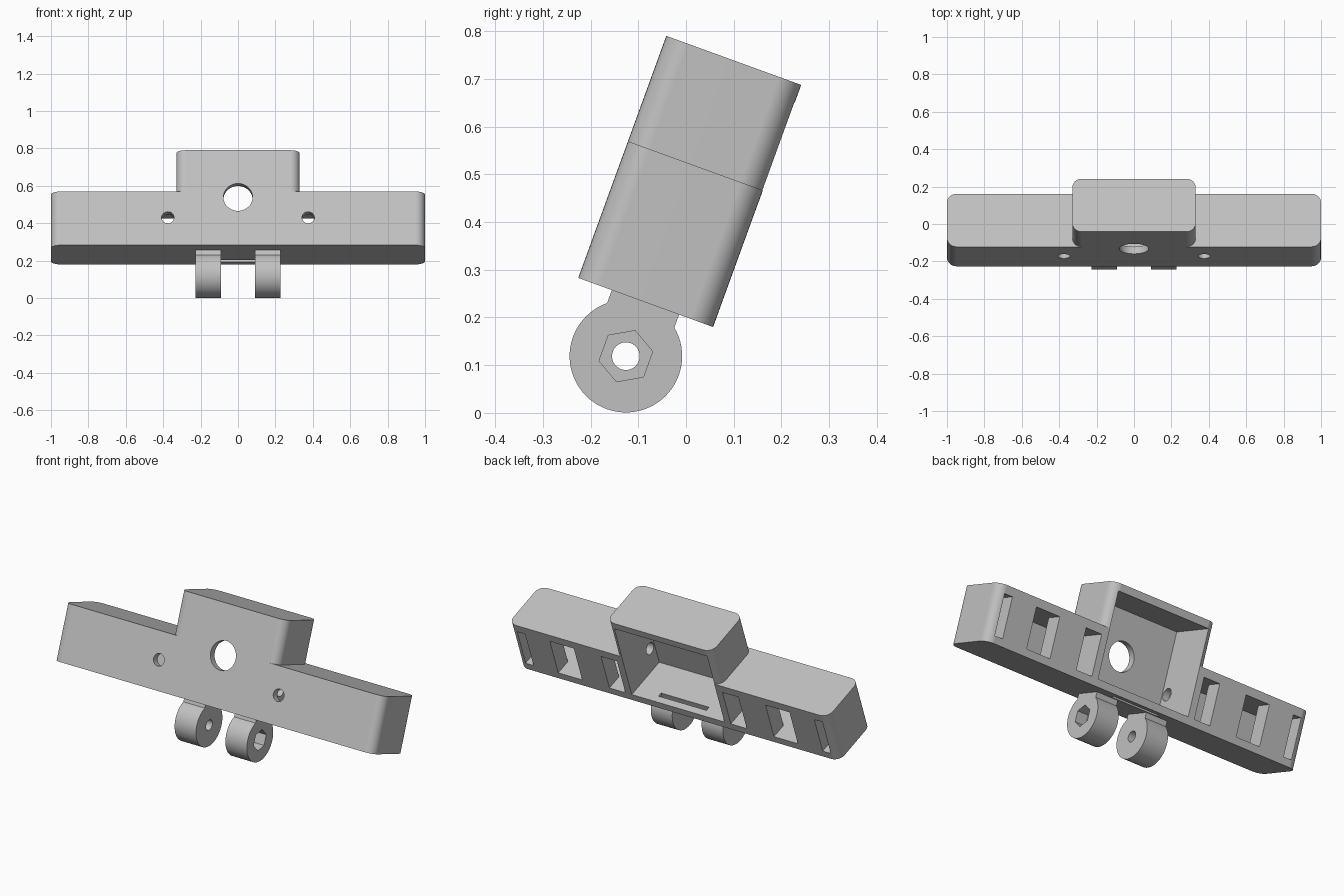
import bpy, bmesh
from math import radians, cos, sin, pi
from mathutils import Matrix, Vector

if "Cube" in bpy.data.objects:
    bpy.data.objects.remove(bpy.data.objects["Cube"])

grey = bpy.data.materials.new("light_grey")
grey.use_nodes = True
grey.diffuse_color = (0.53, 0.53, 0.53, 1)
grey.node_tree.nodes["Principled BSDF"].inputs["Base Color"].default_value = (0.53, 0.53, 0.53, 1)

# The housing is modelled upright, then leaned back by this transform
LEAN = Matrix.Translation((0, -0.226, 0.283)) @ Matrix.Rotation(radians(-20), 4, 'X')
DEPTH, BAR_H, BLOCK_H, BLOCK_X = 0.301, 0.305, 0.54, 0.33
WALL = 0.04
HOOK_Y, HOOK_Z = 0.15, -0.12


def prism(name, outline, start, height, axis='Z'):
    """Extrude a closed outline along Z, or along X with the outline in YZ."""
    if axis == 'Z':
        points, step = [(a, b, start) for a, b in outline], Vector((0, 0, height))
    else:
        points, step = [(start, a, b) for a, b in outline], Vector((height, 0, 0))
    bm = bmesh.new()
    face = bm.faces.new([bm.verts.new(p) for p in points])
    top = bmesh.ops.extrude_face_region(bm, geom=[face])["geom"]
    bmesh.ops.translate(bm, vec=step, verts=[g for g in top if isinstance(g, bmesh.types.BMVert)])
    bmesh.ops.recalc_face_normals(bm, faces=bm.faces)
    mesh = bpy.data.meshes.new(name)
    bm.to_mesh(mesh)
    bm.free()
    mesh.materials.append(grey)
    obj = bpy.data.objects.new(name, mesh)
    bpy.context.collection.objects.link(obj)
    return obj


def rect(a0, a1, b0, b1):
    return [(a0, b0), (a1, b0), (a1, b1), (a0, b1)]


def circle(a, b, radius, sides=48, turn=0.0):
    angles = [turn + 2 * pi * i / sides for i in range(sides)]
    return [(a + radius * cos(t), b + radius * sin(t)) for t in angles]


def rounded(half, radius=0.05, steps=8):
    """Rectangle in plan with four rounded corners."""
    corners = [(half, DEPTH), (-half, DEPTH), (-half, 0), (half, 0)]
    points = []
    for k, (x, y) in enumerate(corners):
        cx = x - radius if x > 0 else x + radius
        cy = y - radius if y > 0 else y + radius
        for i in range(steps + 1):
            t = pi / 2 * (k + i / steps)
            points.append((cx + radius * cos(t), cy + radius * sin(t)))
    return points


def combine(target, tool, operation='DIFFERENCE'):
    mod = target.modifiers.new(operation.lower(), 'BOOLEAN')
    mod.operation, mod.solver, mod.object = operation, 'EXACT', tool
    bpy.context.view_layer.objects.active = target
    bpy.ops.object.modifier_apply(modifier=mod.name)
    bpy.data.objects.remove(tool)


def bore(target, x, z, radius):
    """Round hole through the front wall."""
    hole = prism("bore", circle(x, -z, radius), -0.1, 0.2)
    hole.data.transform(Matrix.Rotation(radians(90), 4, 'X'))
    hole.data.transform(Matrix.Scale(-1, 4, (0, 0, 1)) @ Matrix.Scale(-1, 4, (0, 1, 0)))
    combine(target, hole)


def finish(obj):
    obj.data.transform(LEAN)
    bpy.ops.object.select_all(action='DESELECT')
    obj.select_set(True)
    bpy.context.view_layer.objects.active = obj
    bpy.ops.object.shade_smooth_by_angle(angle=radians(30))
    mod = obj.modifiers.new("flat_normals", 'WEIGHTED_NORMAL')
    mod.keep_sharp = True


# Housing: long bar with a taller middle block
housing = prism("housing", rounded(1.0), 0, BAR_H)
combine(housing, prism("block", rounded(BLOCK_X), 0.2, BLOCK_H - 0.2), 'UNION')

# Open middle bay with the large front hole
combine(housing, prism("bay", rect(-0.29, 0.29, WALL, 0.4), WALL, BLOCK_H - 2 * WALL))
bore(housing, 0, 0.273, 0.078)

# Hollow wings, each held behind two retaining tabs, with front and side wire holes
comb = [(0.33, WALL), (0.955, WALL), (0.955, 0.4), (0.905, 0.4), (0.905, 0.21), (0.75, 0.21),
        (0.75, 0.4), (0.6, 0.4), (0.6, 0.21), (0.43, 0.21), (0.43, 0.4), (0.33, 0.4)]
for side in (1, -1):
    combine(housing, prism("wing", [(side * x, y) for x, y in comb], WALL, 0.22))
    bore(housing, side * 0.375, 0.157, 0.033)
    combine(housing, prism("wire_hole", circle(0.08, 0.17, 0.033), side * 0.26, side * 0.1, 'X'))

# Narrow slot through the bay floor
combine(housing, prism("slot", rect(-0.15, 0.15, 0.235, 0.26), -0.1, 0.2))
finish(housing)

# Two hinge lugs under the housing; the left one has a hexagonal nut pocket
for side, name in ((1, "left_hinge_lug"), (-1, "right_hinge_lug")):
    inner, width = side * 0.092, side * 0.134
    lug = prism(name, circle(HOOK_Y, HOOK_Z, 0.118, 72), inner, width, 'X')
    neck = prism("neck", rect(HOOK_Y - 0.075, HOOK_Y + 0.075, HOOK_Z, 0.01), inner, width, 'X')
    combine(lug, neck, 'UNION')
    combine(lug, prism("pin_hole", circle(HOOK_Y, HOOK_Z, 0.029), side * 0.05, side * 0.25, 'X'))
    if side > 0:
        nut = prism("nut", circle(HOOK_Y, HOOK_Z, 0.057, 6, radians(30)), 0.16, 0.1, 'X')
        combine(lug, nut)
    finish(lug)
